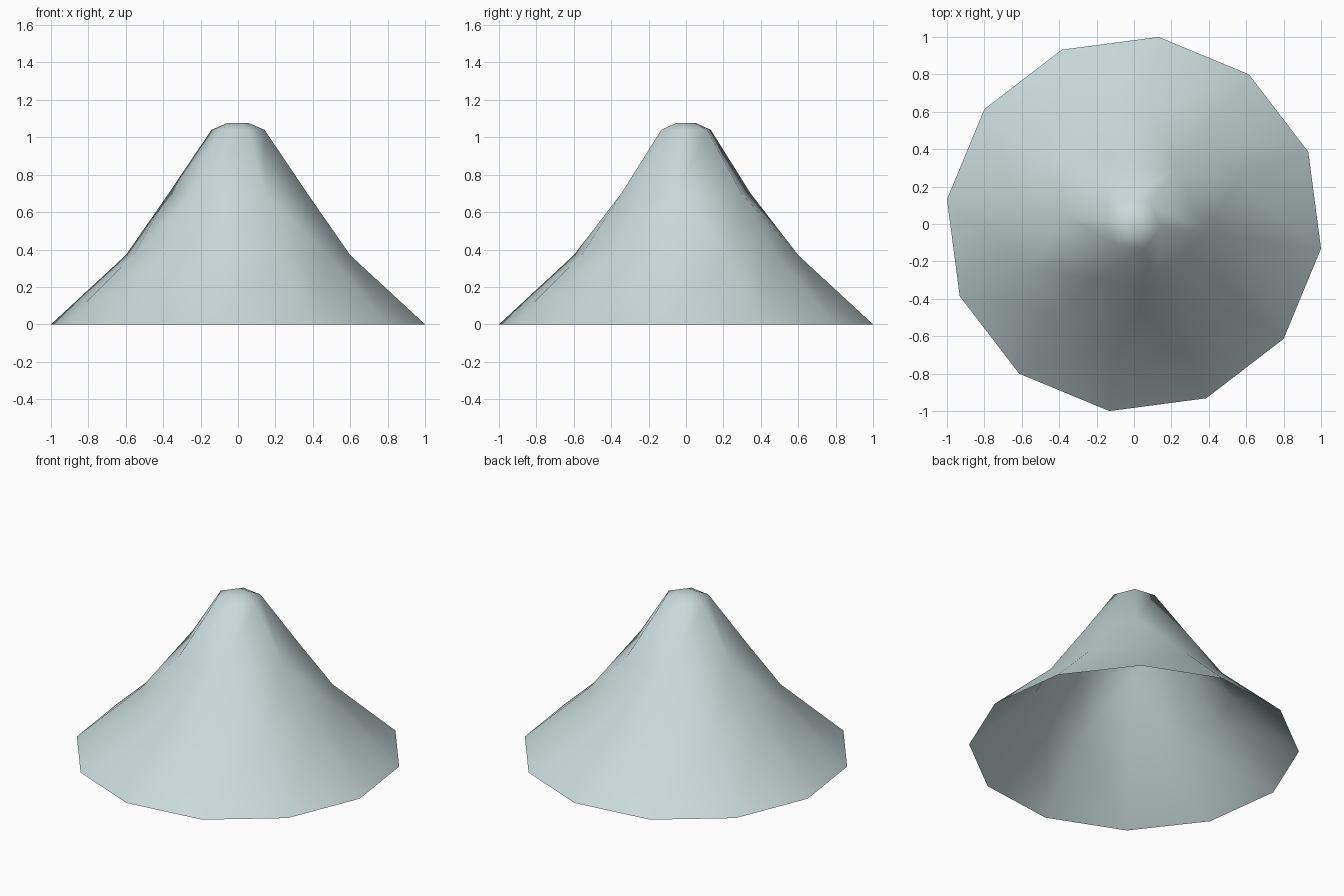
import bpy, bmesh, math

if "Cube" in bpy.data.objects:
    bpy.data.objects.remove(bpy.data.objects["Cube"])

# Rings from bottom to top: sides, radius, height
RINGS = [(12, 1.0086, 0.0), (12, 0.605, 0.37), (6, 0.374, 0.70),
         (6, 0.143, 1.04), (6, 0.058, 1.076)]
START = math.radians(-7.5)

bm = bmesh.new()


def ring(sides, radius, z):
    angles = [START + math.tau * i / sides for i in range(sides)]
    return [bm.verts.new((radius * math.cos(a), radius * math.sin(a), z)) for a in angles]


def bridge(low, high):
    """Join two rings; the upper one may have half as many sides."""
    n, m = len(low), len(high)
    for i in range(m):
        j = (i + 1) % m
        if n == m:
            bm.faces.new((low[i], low[j], high[j], high[i]))
        else:
            a, b, c = low[2 * i], low[2 * i + 1], low[(2 * i + 2) % n]
            bm.faces.new((a, b, high[i]))
            bm.faces.new((b, high[j], high[i]))
            bm.faces.new((b, c, high[j]))


# Flared hollow cone, open at the bottom, with a small flat cap
rings = [ring(*r) for r in RINGS]
for low, high in zip(rings, rings[1:]):
    bridge(low, high)
bm.faces.new(rings[-1])
for f in bm.faces:
    f.smooth = True

mesh = bpy.data.meshes.new("flared_cone")
bm.to_mesh(mesh)
bm.free()

# Single pale colour
mat = bpy.data.materials.new("pale blue grey")
mat.diffuse_color = (0.58, 0.70, 0.70, 1)
mat.use_nodes = True
mat.node_tree.nodes["Principled BSDF"].inputs["Base Color"].default_value = mat.diffuse_color
mesh.materials.append(mat)
bpy.context.collection.objects.link(bpy.data.objects.new("flared_cone", mesh))
